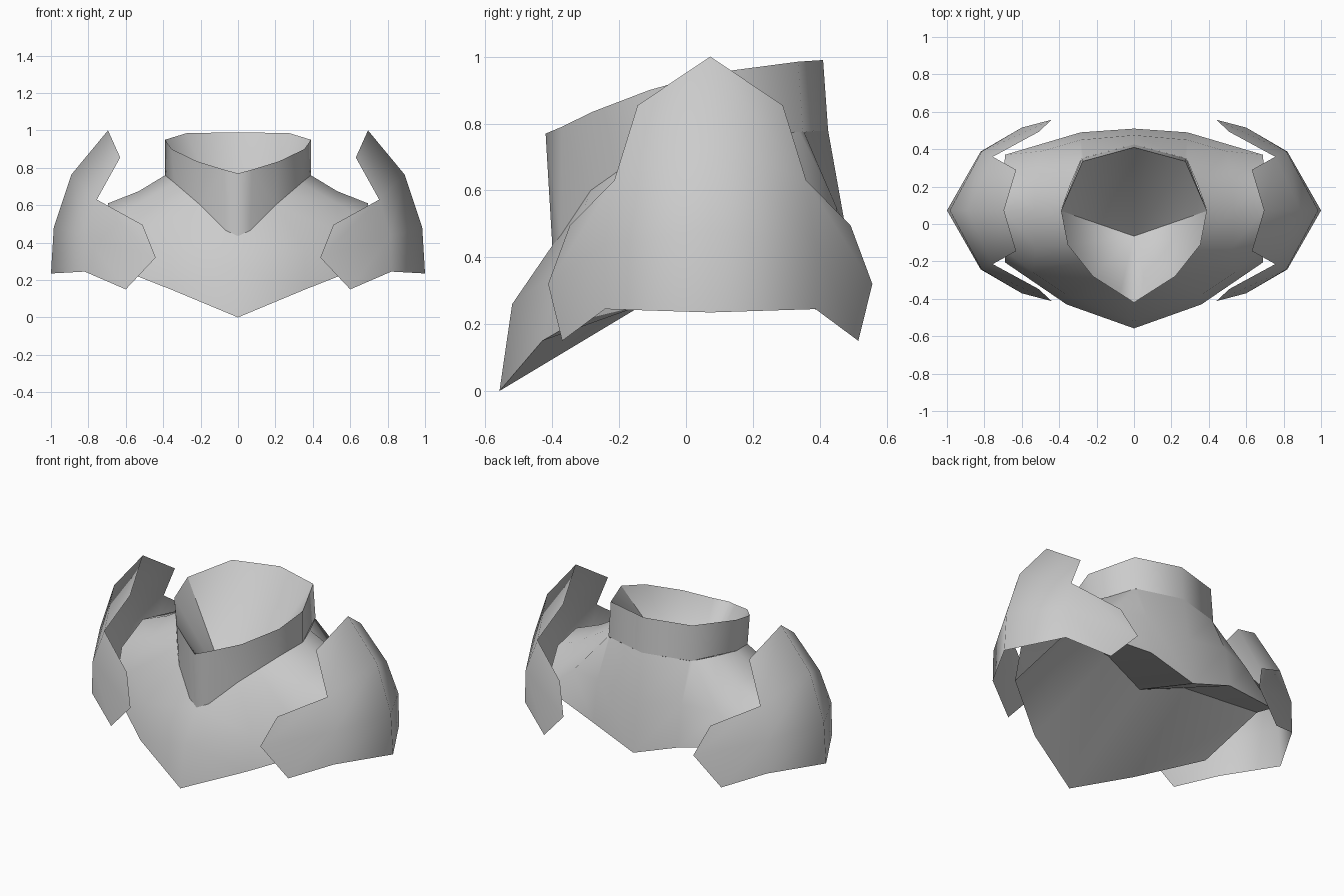
import bpy, math

if "Cube" in bpy.data.objects:
    bpy.data.objects.remove(bpy.data.objects["Cube"])


def build(name, verts, faces, origin=(0, 0, 0), mirror_y=False, angle=80):
    """Half (or quarter) mesh completed with a mirror modifier."""
    me = bpy.data.meshes.new(name)
    me.from_pydata(verts, [], faces)
    ob = bpy.data.objects.new(name, me)
    ob.location = origin
    bpy.context.collection.objects.link(ob)
    m = ob.modifiers.new("mirror", 'MIRROR')
    m.use_axis = (True, mirror_y, False)
    m.merge_threshold = 0.002
    bpy.ops.object.select_all(action='DESELECT')
    bpy.context.view_layer.objects.active = ob
    ob.select_set(True)
    bpy.ops.object.modifier_apply(modifier=m.name)
    bpy.ops.object.shade_smooth_by_angle(angle=math.radians(angle))
    return ob


def strip_faces(cols, rows):
    """Quads between neighbouring columns that each hold the same rows."""
    return [(c * rows + r, c * rows + r + 1, (c + 1) * rows + r + 1, (c + 1) * rows + r)
            for c in range(cols - 1) for r in range(rows - 1)]


# collar: columns of rim and base, front to back
collar = [
    [(0, -.42, .77), (0, -.40, .435)],
    [(.075, -.372, .79), (.065, -.375, .465)],
    [(.22, -.28, .835), (.20, -.285, .60)],
    [(.355, -.11, .90), (.34, -.11, .72)],
    [(.39, .07, .95), (.39, .07, .76)],
    [(.275, .335, .985), (.28, .35, .775)],
    [(0, .41, .99), (0, .425, .78)],
]
build("collar", [p for c in collar for p in c], strip_faces(len(collar), 2))

# neck lining: funnel from the rim down to one low point, front and back halves
rim = [c[0] for c in collar]
low = (0, -.065, .37)
for name, part in (("neck_lining_front", rim[:5]), ("neck_lining_back", rim[4:])):
    n = len(part)
    build(name, part + [low], [(i, i + 1, n) for i in range(n - 1)])

# chest and back plate: columns running from the neck to the outer edge
body = [
    [(0, -.40, .435), (0, -.52, .26), (0, -.558, 0)],
    [(.20, -.285, .60), (.36, -.38, .36), (.36, -.43, .15)],
    [(.27, -.20, .66), (.54, -.26, .46), (.69, -.205, .28)],
    [(.34, -.11, .72), (.53, -.12, .61), (.69, -.14, .52)],
    [(.39, .07, .76), (.53, .07, .675), (.695, .07, .61)],
    [(.34, .21, .767), (.53, .24, .65), (.695, .25, .57)],
    [(.285, .34, .775), (.49, .39, .53), (.69, .37, .36)],
    [(.27, .353, .775), (.285, .45, .55), (.285, .49, .30)],
    [(0, .425, .78), (0, .475, .50), (0, .51, .20)],
]
build("chest_plate", [p for c in body for p in c], strip_faces(len(body), 3))

# arched underside folded along a crosswise ridge
front = [body[i][2] for i in (0, 1, 2)]
ridge = [(0, .05, .365), (.28, .11, .45), (.69, .24, .39)]
back = [body[i][2] for i in (8, 7, 6)]
under = [p for c in zip(front, ridge, back) for p in c]
build("underside", under, strip_faces(3, 3), angle=35)

# shoulder guards: one quarter, mirrored front to back and side to side
pad = [
    (1.0, 0, .235), (.985, 0, .48), (.89, 0, .765), (.695, 0, 1.0),
    (.82, .315, .245), (.815, .315, .44), (.755, .287, .63), (.63, .217, .855),
    (.60, .443, .15), (.44, .485, .32), (.51, .42, .495),
]
pad_faces = strip_faces(2, 4) + [(4, 5, 9, 8), (5, 6, 10, 9)]
build("shoulder_guards", pad, [f[::-1] for f in pad_faces],
      origin=(0, .0725, 0), mirror_y=True)
